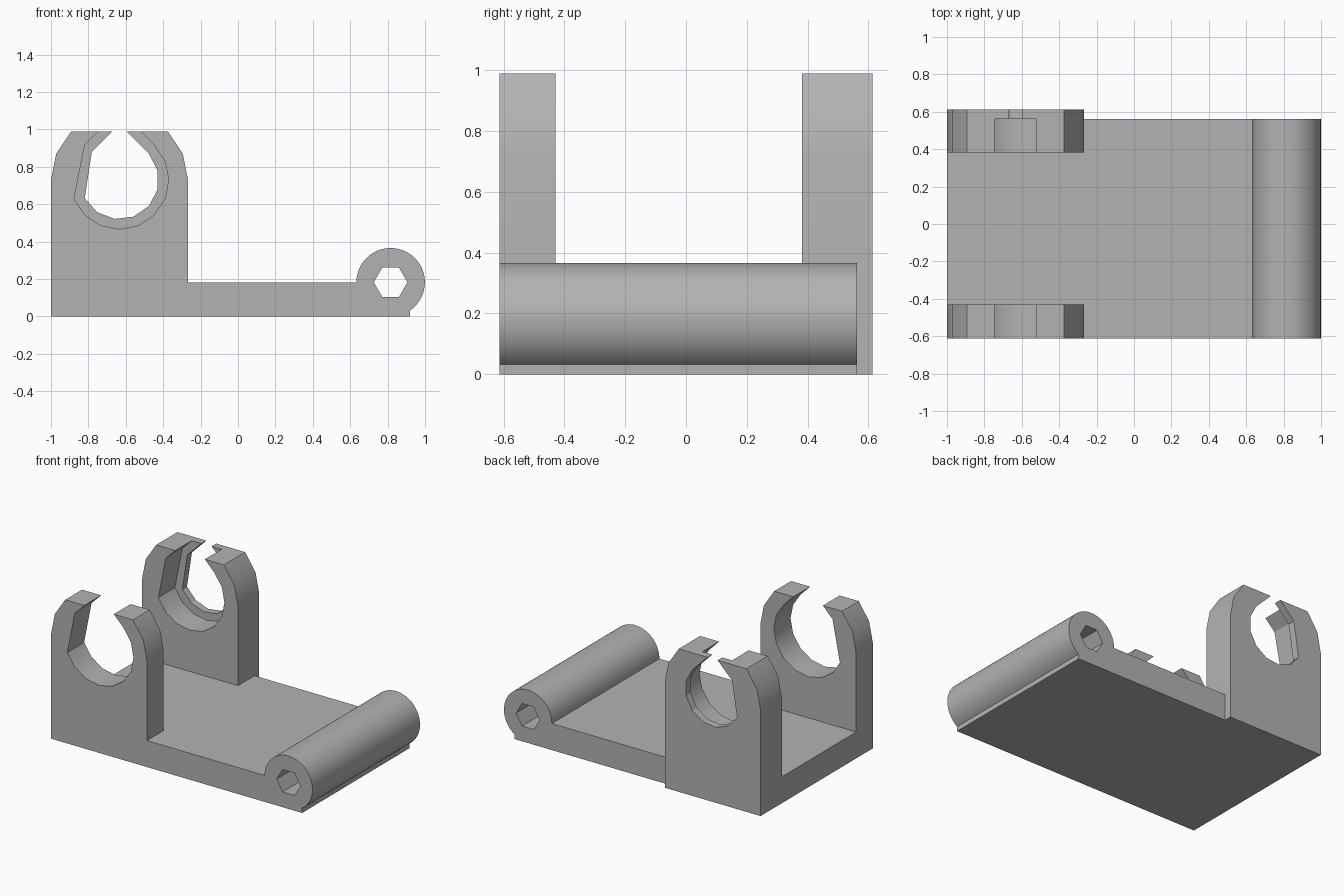
import bpy
import bmesh
from math import acos, cos, degrees, radians, sin, sqrt

cube = bpy.data.objects.get("Cube")
if cube:
    bpy.data.objects.remove(cube, do_unlink=True)

grey = bpy.data.materials.new("plain grey")
grey.use_nodes = True
colour = (0.45, 0.45, 0.45, 1)
grey.diffuse_color = colour
grey.node_tree.nodes["Principled BSDF"].inputs["Base Color"].default_value = colour

LEFT, RIGHT = -1.0, -0.267          # sides of the clip posts
CX, CZ = (LEFT + RIGHT) / 2, 0.73   # centre of the clip bores
POST_R = (RIGHT - LEFT) / 2
TOP = CZ + POST_R * sin(radians(45))
FLOOR = 0.183                       # plate thickness and barrel radius
FRONT, BACK = -0.613, 0.613
PLATE_BACK = 0.562


def polar(cx, cz, r, angles):
    return [(cx + r * cos(radians(a)), cz + r * sin(radians(a))) for a in angles]


def extrude(name, loops, y0, y1):
    """Fill outline loops (x, z), holes included, and extrude along y."""
    bm = bmesh.new()
    edges = []
    for loop in loops:
        vs = [bm.verts.new((x, y0, z)) for x, z in loop]
        edges += [bm.edges.new((v, vs[i - 1])) for i, v in enumerate(vs)]
    bmesh.ops.triangle_fill(bm, edges=edges, use_beauty=True, normal=(0, -1, 0))
    ext = bmesh.ops.extrude_face_region(bm, geom=bm.faces[:])
    moved = [g for g in ext["geom"] if isinstance(g, bmesh.types.BMVert)]
    bmesh.ops.translate(bm, verts=moved, vec=(0, y1 - y0, 0))
    bmesh.ops.recalc_face_normals(bm, faces=bm.faces[:])
    mesh = bpy.data.meshes.new(name)
    bm.to_mesh(mesh)
    bm.free()
    mesh.materials.append(grey)
    ob = bpy.data.objects.new(name, mesh)
    bpy.context.collection.objects.link(ob)
    bpy.ops.object.select_all(action="DESELECT")
    ob.select_set(True)
    bpy.context.view_layer.objects.active = ob
    bpy.ops.object.shade_smooth_by_angle(angle=radians(25))
    return ob


def post(name, bore, sides, bottom, y0, y1):
    """Rounded post with a teardrop bore that opens through its flat top."""
    gap = bore * sqrt(2) - (TOP - CZ)
    ring = [180 - 360 * k / sides for k in range(-sides, sides)]
    ring = [45] + [a for a in ring if -224.9 < a < 44.9] + [-225]
    ring.sort(reverse=True)
    outline = [(LEFT, bottom), (RIGHT, bottom)]
    outline += polar(CX, CZ, POST_R, (0, 22.5, 45))
    outline += [(CX + gap, TOP)] + polar(CX, CZ, bore, ring) + [(CX - gap, TOP)]
    outline += polar(CX, CZ, POST_R, (135, 157.5, 180))
    extrude(name, [outline], y0, y1)


# Base plate with the hinge barrel along its edge and a hexagonal bore
BX, END = 0.816, 0.92
start = -degrees(acos((END - BX) / FLOOR))
arc = [start + (180 - start) * i / 40 for i in range(41)]
plate = [(LEFT, 0), (END, 0)] + polar(BX, FLOOR, FLOOR, arc) + [(LEFT, FLOOR)]
hexagon = polar(BX, FLOOR, 0.09, range(0, 360, 60))
extrude("base_plate_with_barrel", [plate, hexagon], FRONT, PLATE_BACK)

# Clip posts; the back one ends in a plate with a smaller bore as a stop
post("front_clip", 0.263, 16, FLOOR, FRONT, -0.43)
post("back_clip", 0.263, 16, FLOOR, 0.381, PLATE_BACK)
post("back_clip_stop", 0.21, 13, 0, PLATE_BACK, BACK)
